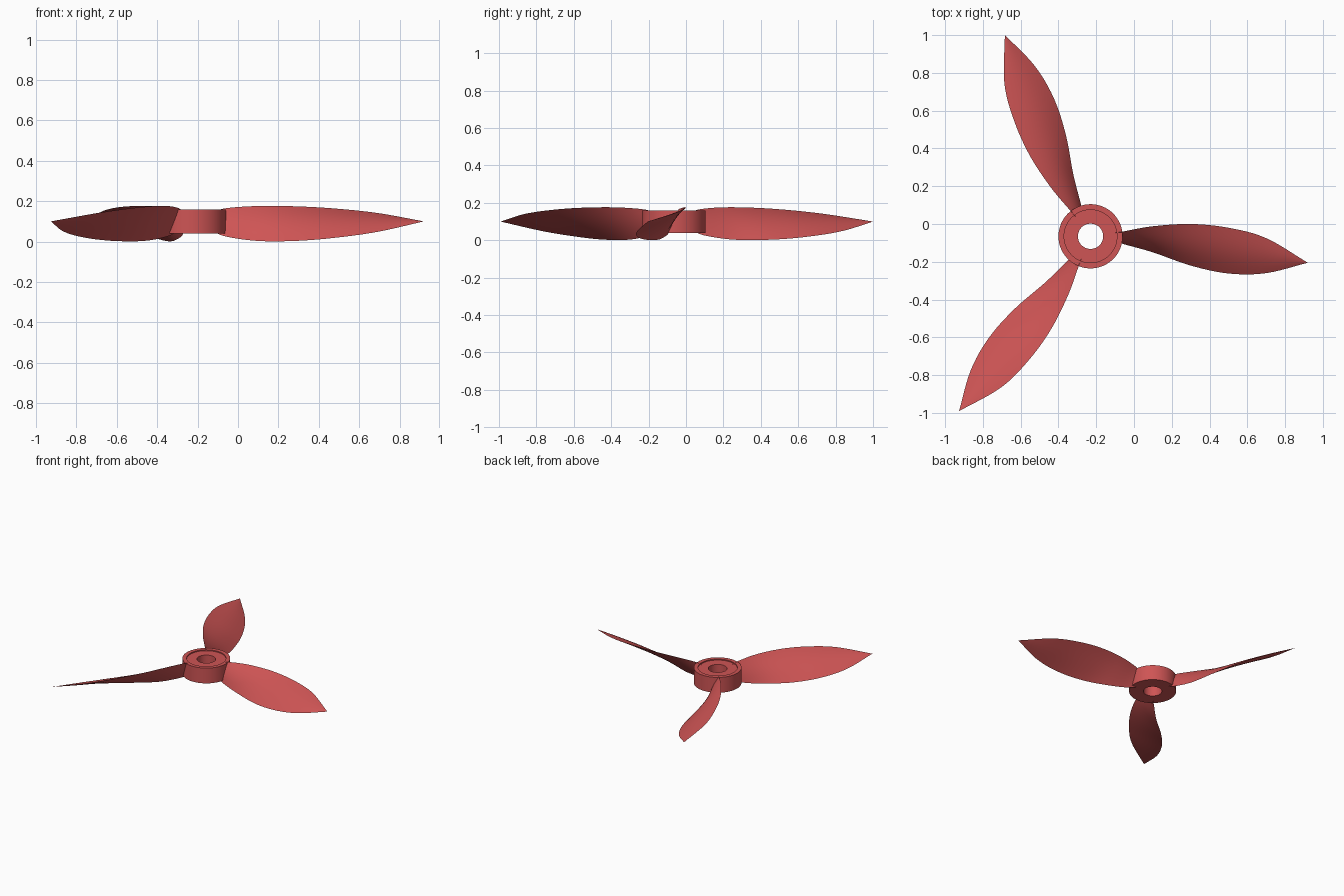
import bpy, bmesh, math
from mathutils import Vector, Matrix

cube = bpy.data.objects.get("Cube")
if cube:
    bpy.data.objects.remove(cube, do_unlink=True)

red = bpy.data.materials.new("propeller red")
red.use_nodes = True
colour = (0.62, 0.09, 0.09, 1)
red.diffuse_color = colour
red.node_tree.nodes["Principled BSDF"].inputs["Base Color"].default_value = colour

CENTRE = Vector((-0.23, -0.065, 0))


def finish(bm, name, angle):
    bmesh.ops.remove_doubles(bm, verts=bm.verts, dist=1e-4)
    bmesh.ops.recalc_face_normals(bm, faces=bm.faces)
    mesh = bpy.data.meshes.new(name)
    bm.to_mesh(mesh)
    bm.free()
    mesh.materials.append(red)
    obj = bpy.data.objects.new(name, mesh)
    bpy.context.collection.objects.link(obj)
    bpy.ops.object.select_all(action='DESELECT')
    obj.select_set(True)
    bpy.context.view_layer.objects.active = obj
    bpy.ops.object.shade_smooth_by_angle(angle=math.radians(angle))
    return obj


def smooth_path(points, steps):
    """Catmull-Rom curve through the points."""
    p = [Vector(q) for q in points]
    p = [2 * p[0] - p[1]] + p + [2 * p[-1] - p[-2]]
    path = []
    for a, b, c, d in zip(p, p[1:], p[2:], p[3:]):
        for i in range(steps):
            t = i / steps
            path.append(0.5 * (2 * b + (c - a) * t + (2 * a - 5 * b + 4 * c - d) * t**2
                               + (3 * b - a - 3 * c + d) * t**3))
    return path + [p[-2]]


# Hub: ring with a bore and a shallow recess on top
profile = [(0.067, 0.04), (0.17, 0.04), (0.17, 0.16), (0.14, 0.16), (0.14, 0.152), (0.067, 0.152)]
bm = bmesh.new()
ring = [bm.verts.new((r, 0, z)) for r, z in profile]
edges = [bm.edges.new((v, ring[(i + 1) % len(ring)])) for i, v in enumerate(ring)]
bmesh.ops.spin(bm, geom=ring + edges, cent=(0, 0, 0), axis=(0, 0, 1),
               angle=math.tau, steps=64)
bmesh.ops.translate(bm, verts=bm.verts, vec=CENTRE)
finish(bm, "hub", 30)

# Blade edges: high leading edge and low trailing edge, meeting at the tip
TIP = (0.92, -0.205, 0.1)
high = [(-0.12, -0.05, 0.145), (-0.06, -0.04, 0.165), (0.1, -0.012, 0.176),
        (0.3, 0, 0.174), (0.5, -0.02, 0.162), (0.7, -0.075, 0.14), TIP]
low = [(-0.12, -0.085, 0.05), (-0.06, -0.105, 0.025), (0.1, -0.15, 0.003),
       (0.3, -0.22, 0.004), (0.5, -0.262, 0.021), (0.7, -0.26, 0.05), TIP]


def make_blade(name, turn):
    bm = bmesh.new()
    n = 10
    sections = []
    for a, b in zip(smooth_path(high, 6), smooth_path(low, 6)):
        chord = b - a
        up = Vector((1, 0, 0)).cross(chord).normalized()
        if up.z < 0:
            up.negate()
        # Thin lens section, fuller on the upper face
        thick = 0.06 * chord.length
        top = [a + chord * i / n + up * thick * math.sin(math.pi * i / n) for i in range(n + 1)]
        under = [a + chord * i / n - up * 0.4 * thick * math.sin(math.pi * i / n)
                 for i in range(n - 1, 0, -1)]
        sections.append([bm.verts.new(p) for p in top + under])
    for s, t in zip(sections, sections[1:]):
        for i in range(len(s)):
            j = (i + 1) % len(s)
            bm.faces.new((s[i], s[j], t[j], t[i]))
    bm.faces.new(sections[0])
    bmesh.ops.rotate(bm, verts=bm.verts, cent=CENTRE, matrix=Matrix.Rotation(turn, 3, 'Z'))
    finish(bm, name, 28)


for k, name in enumerate(("blade_left", "blade_back", "blade_front")):
    make_blade(name, k * math.tau / 3)
